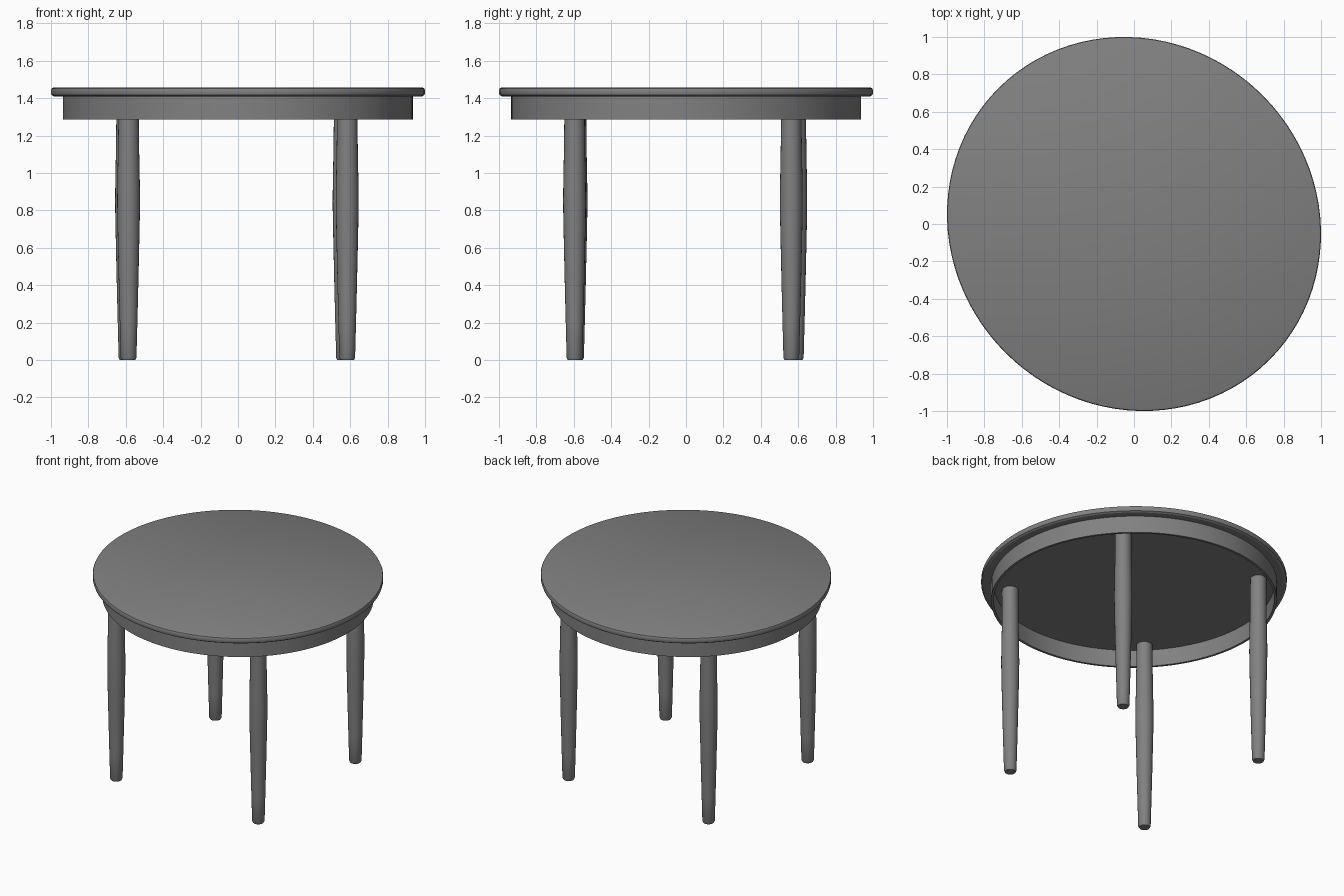
import bpy, bmesh, math
from mathutils import Matrix

if "Cube" in bpy.data.objects:
    bpy.data.objects.remove(bpy.data.objects["Cube"])

grey = bpy.data.materials.new("mid grey")
grey.diffuse_color = (0.22, 0.22, 0.22, 1)
grey.use_nodes = True
grey.node_tree.nodes["Principled BSDF"].inputs["Base Color"].default_value = grey.diffuse_color


def lathe(name, profile, segments, closed=False):
    """Spin a (radius, z) profile round z; radius 0 points merge into poles."""
    bm = bmesh.new()
    vs = [bm.verts.new((r, 0, z)) for r, z in profile]
    edges = [bm.edges.new(p) for p in zip(vs, vs[1:])]
    if closed:
        edges.append(bm.edges.new((vs[-1], vs[0])))
    bmesh.ops.spin(bm, geom=vs + edges, cent=(0, 0, 0), axis=(0, 0, 1),
                   angle=math.tau, steps=segments, use_merge=False)
    bmesh.ops.remove_doubles(bm, verts=bm.verts, dist=0.0005)
    bmesh.ops.recalc_face_normals(bm, faces=bm.faces)
    me = bpy.data.meshes.new(name)
    bm.to_mesh(me)
    bm.free()
    me.materials.append(grey)
    ob = bpy.data.objects.new(name, me)
    bpy.context.collection.objects.link(ob)
    bpy.ops.object.select_all(action='DESELECT')
    ob.select_set(True)
    bpy.context.view_layer.objects.active = ob
    bpy.ops.object.shade_smooth_by_angle(angle=math.radians(30))
    return ob


# The round parts are slightly oval, longest from back left to front right
turn = Matrix.Rotation(math.radians(45), 4, 'Z')
oval = turn @ Matrix.Diagonal((0.973, 1.026, 1, 1)) @ turn.inverted()

# Table top with eased edges
top = lathe("table_top", [(0, 1.41), (0.985, 1.41), (0.997, 1.417), (1.0, 1.425),
                          (1.0, 1.445), (0.997, 1.452), (0.989, 1.456), (0, 1.456)], 96)
top.data.transform(oval)

# Hollow apron ring under the top
apron = lathe("apron", [(0.935, 1.285), (0.935, 1.412),
                        (0.918, 1.412), (0.918, 1.285)], 96, closed=True)
apron.data.transform(oval)

# Turned legs with a soft swelling above the middle
leg_profile = [(0, 0), (0.036, 0), (0.042, 0.012), (0.047, 0.2), (0.052, 0.4),
               (0.057, 0.62), (0.06, 0.76), (0.061, 0.85), (0.06, 0.95),
               (0.057, 1.1), (0.055, 1.25), (0.054, 1.412), (0, 1.412)]
for name, x, y in [("front_left_leg", -0.585, -0.588), ("front_right_leg", 0.584, -0.596),
                   ("back_right_leg", 0.567, 0.563), ("back_left_leg", -0.596, 0.587)]:
    lathe(name, leg_profile, 24).location = (x, y, 0)
